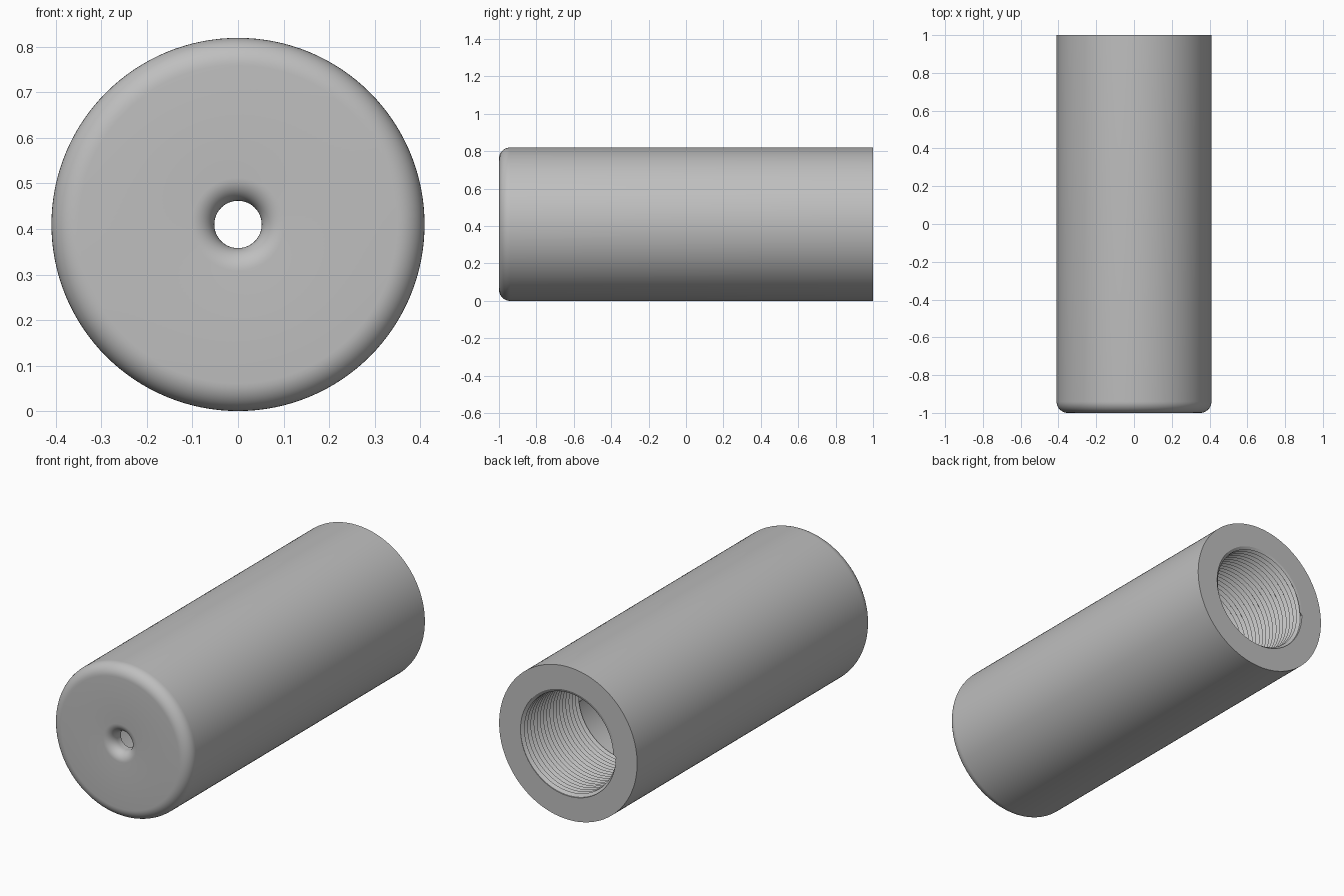
import bpy
import bmesh
from math import sin, cos, pi, radians

cube = bpy.data.objects.get("Cube")
if cube:
    bpy.data.objects.remove(cube, do_unlink=True)

SEGMENTS = 128
OUTER, BORE, HOLE = 0.41, 0.283, 0.052
THREAD_END = 0.5
PITCH, DEPTH = 0.027, 0.015

grey = bpy.data.materials.new("plain_grey")
grey.use_nodes = True
colour = (0.52, 0.52, 0.52, 1)
grey.diffuse_color = colour
grey.node_tree.nodes["Principled BSDF"].inputs["Base Color"].default_value = colour


def sweep(name, rows, point):
    """Surface around the y axis; point(row, turn) gives radius and y."""
    bm = bmesh.new()
    grid = []
    for j in range(rows):
        ring = []
        for i in range(SEGMENTS + 1):
            turn = i / SEGMENTS
            r, y = point(j, turn)
            a = 2 * pi * turn
            ring.append(bm.verts.new((r * cos(a), y, r * sin(a))))
        grid.append(ring)
    for near, far in zip(grid, grid[1:]):
        for i in range(SEGMENTS):
            bm.faces.new((near[i], far[i], far[i + 1], near[i + 1]))
    bmesh.ops.remove_doubles(bm, verts=bm.verts, dist=0.00005)
    mesh = bpy.data.meshes.new(name)
    bm.to_mesh(mesh)
    bm.free()
    mesh.materials.append(grey)
    obj = bpy.data.objects.new(name, mesh)
    obj.location.z = OUTER
    bpy.context.collection.objects.link(obj)
    bpy.ops.object.select_all(action='DESELECT')
    obj.select_set(True)
    bpy.context.view_layer.objects.active = obj
    bpy.ops.object.shade_smooth_by_angle(angle=radians(30))
    return obj


def arc(r, y, size, start, end, steps=10):
    """Points of a rounded corner in the profile."""
    angles = [radians(start + (end - start) * k / steps) for k in range(steps + 1)]
    return [(r + size * cos(a), y + size * sin(a)) for a in angles]


# Tube: inner wall, front wall with flared hole, rounded front rim, open back
profile = [(BORE, THREAD_END), (BORE, -0.92), (HOLE, -0.92)]
profile += arc(HOLE + 0.05, -0.95, 0.05, 180, 270)
profile += arc(OUTER - 0.06, -0.94, 0.06, 270, 360)
profile += [(OUTER, 1), (BORE, 1)]
sweep("tube", len(profile), lambda j, turn: profile[j])


# Screw thread inside the back opening, a V-shaped helix
def thread_point(j, turn):
    y = 1 - PITCH * (j / 2 - turn)
    if y >= 1 or y <= THREAD_END:
        return BORE, min(1, max(THREAD_END, y))
    return BORE - DEPTH * (j % 2), y


sweep("screw_thread", int(2 * (1 - THREAD_END) / PITCH) + 4, thread_point)
